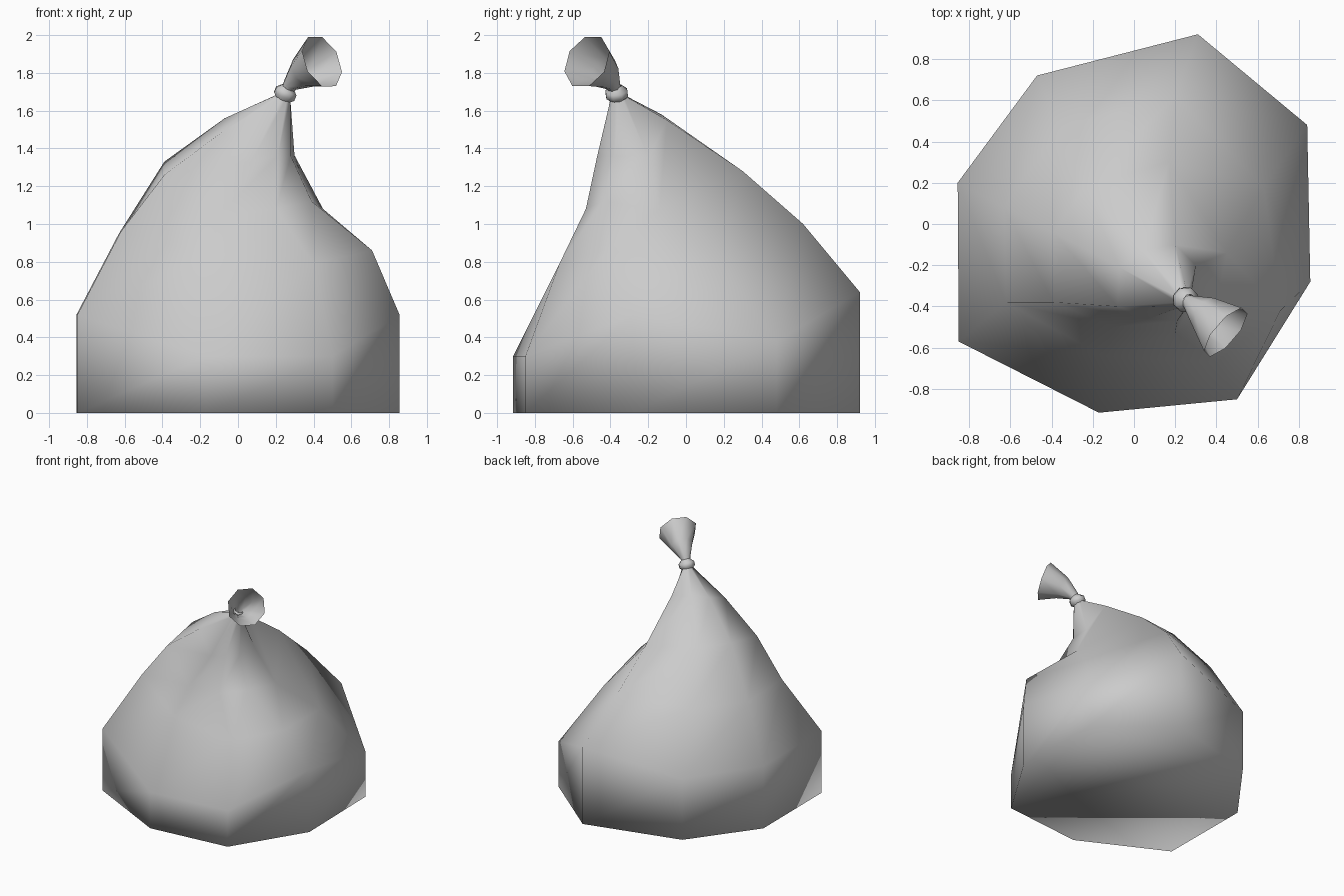
import bpy, bmesh, math
from mathutils import Vector

if "Cube" in bpy.data.objects:
    bpy.data.objects.remove(bpy.data.objects["Cube"])


def ring(center, axis, radius, sides=8, start=1.24):
    """Circle of points, clockwise from above, square to the axis."""
    turn = Vector((0, 0, 1)).rotation_difference(Vector(axis).normalized())
    step = -2 * math.pi / sides
    return [Vector(center) + turn @ Vector((radius * math.cos(start + i * step),
                                            radius * math.sin(start + i * step), 0))
            for i in range(sides)]


def loft(name, rings, cap_start=False):
    """Skin a stack of rings with quads."""
    bm = bmesh.new()
    loops = [[bm.verts.new(p) for p in r] for r in rings]
    n = len(loops[0])
    for low, high in zip(loops, loops[1:]):
        for i in range(n):
            j = (i + 1) % n
            bm.faces.new((low[j], low[i], high[i], high[j]))
    if cap_start:
        bm.faces.new(loops[0])
    for f in bm.faces:
        f.smooth = True
    mesh = bpy.data.meshes.new(name)
    bm.to_mesh(mesh)
    bm.free()
    obj = bpy.data.objects.new(name, mesh)
    bpy.context.collection.objects.link(obj)
    return obj


# Sack body: eight folds, each running from the widest line up to the neck
folds = [
    [(.31, .92, .64), (.20, .62, 1.0), (.17, .30, 1.28), (.20, -.10, 1.55)],
    [(.84, .48, .38), (.63, .18, .79), (.45, -.14, 1.08), (.30, -.20, 1.35)],
    [(.855, -.28, .52), (.71, -.42, .86), (.39, -.44, 1.12), (.28, -.38, 1.36)],
    [(.50, -.85, .30), (.40, -.67, .79), (.20, -.53, 1.08), (.21, -.47, 1.36)],
    [(-.17, -.915, .30), (-.15, -.64, .84), (-.10, -.50, 1.05), (.07, -.46, 1.33)],
    [(-.85, -.57, .52), (-.62, -.38, .96), (-.39, -.38, 1.26), (-.08, -.40, 1.49)],
    [(-.855, .20, .52), (-.63, .08, .95), (-.39, -.04, 1.33), (-.07, -.21, 1.56)],
    [(-.47, .72, .51), (-.36, .47, .97), (-.24, .18, 1.34), (.04, -.13, 1.58)],
]
levels = list(zip(*folds))
foot = [(x, y, 0) for x, y, z in levels[0]]
neck = (.245, -.365, 1.68)
loft("sack_body", [foot, *levels, ring(neck, (.2, -.1, 1), .035)], cap_start=True)

# Tie knotted round the neck
tie_axis = Vector((.38, -.08, .9)).normalized()
tie_center = Vector((.25, -.367, 1.69))
loft("neck_tie", [ring(tie_center + tie_axis * h, tie_axis, r)
                  for h, r in ((-.045, .03), (-.015, .062), (.015, .062), (.045, .03))])

# Gathered open end flaring out above the tie
loft("flared_top", [
    ring((.25, -.37, 1.69), (.4, -.2, .9), .028),
    ring((.275, -.385, 1.735), (.5, -.35, .75), .04),
    ring((.345, -.435, 1.80), (.65, -.5, .5), .09),
    ring((.445, -.525, 1.86), (.7, -.6, .35), .15),
])
